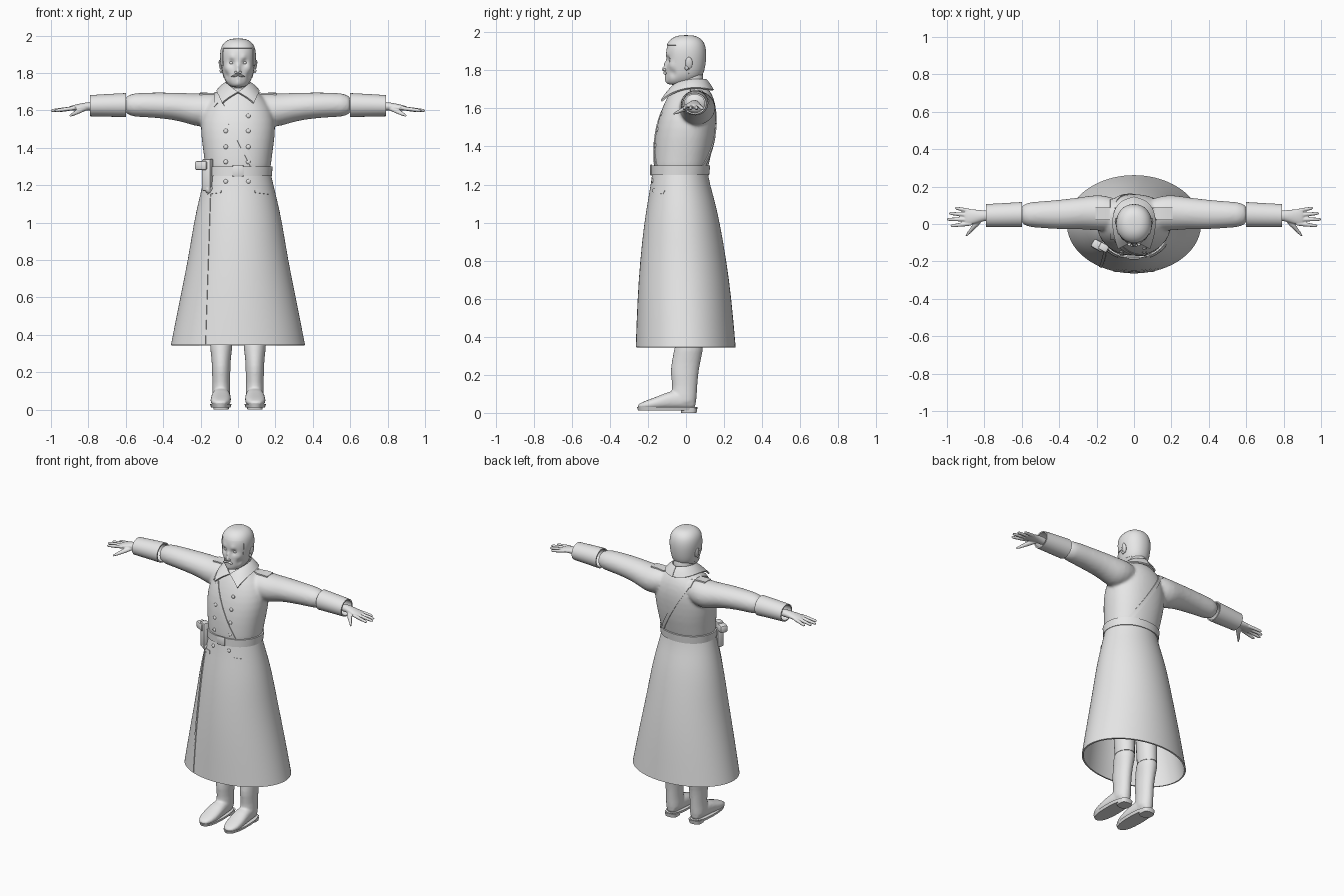
import bpy, bmesh, math
from mathutils import Vector, Matrix
from mathutils.bvhtree import BVHTree

if "Cube" in bpy.data.objects:
    bpy.data.objects.remove(bpy.data.objects["Cube"])

grey = bpy.data.materials.new("plain grey")
grey.use_nodes = True
grey.diffuse_color = (.8, .8, .8, 1)
grey.node_tree.nodes["Principled BSDF"].inputs["Base Color"].default_value = (.8, .8, .8, 1)
parts = []


def finish(name, bm, **mods):
    """Turn a bmesh into an object and add the requested modifiers."""
    bmesh.ops.recalc_face_normals(bm, faces=bm.faces)
    mesh = bpy.data.meshes.new(name)
    bm.to_mesh(mesh)
    bm.free()
    mesh.materials.append(grey)
    obj = bpy.data.objects.new(name, mesh)
    bpy.context.collection.objects.link(obj)
    parts.append(obj)
    return modify(obj, **mods)


def modify(obj, subsurf=0, solid=0, offset=-1, bevel=0, mirror=False, voxel=0, smooth=0):
    if voxel:
        m = obj.modifiers.new("fuse", 'REMESH')
        m.mode, m.voxel_size = 'VOXEL', voxel
    if smooth:
        obj.modifiers.new("relax", 'SMOOTH').iterations = smooth
    if subsurf:
        m = obj.modifiers.new("round", 'SUBSURF')
        m.levels = m.render_levels = subsurf
        m.boundary_smooth = 'PRESERVE_CORNERS'
    if solid:
        m = obj.modifiers.new("thickness", 'SOLIDIFY')
        m.thickness, m.offset = solid, offset
    if bevel:
        m = obj.modifiers.new("bevel", 'BEVEL')
        m.width, m.segments = bevel, 2
    if mirror:
        obj.modifiers.new("mirror", 'MIRROR').use_mirror_merge = False
    bake(obj)
    return obj


def bake(obj):
    if obj.modifiers:
        graph = bpy.context.evaluated_depsgraph_get()
        mesh = bpy.data.meshes.new_from_object(obj.evaluated_get(graph))
        obj.modifiers.clear()
        obj.data = mesh


def loft(name, axis, rows, n=24, power=2.0, caps=True, **mods):
    """Skin superellipse rings; each row is position, centre u, centre v, radius u, radius v."""
    bm = bmesh.new()
    rings = []
    for t, u, v, ru, rv in rows:
        ring = []
        for i in range(n):
            a = math.tau * i / n
            c, s = math.cos(a), math.sin(a)
            p = u + ru * math.copysign(abs(c) ** (2 / power), c)
            q = v + rv * math.copysign(abs(s) ** (2 / power), s)
            ring.append(bm.verts.new({'x': (t, p, q), 'y': (p, t, q), 'z': (p, q, t)}[axis]))
        rings.append(ring)
    for r0, r1 in zip(rings, rings[1:]):
        for i in range(n):
            j = (i + 1) % n
            bm.faces.new((r0[i], r0[j], r1[j], r1[i]))
    if caps:
        bm.faces.new(rings[0])
        bm.faces.new(rings[-1])
    return finish(name, bm, **mods)


def stack(rows, cx=0.0, grow=0.0):
    """Upright rows given as height, half width, front y, back y."""
    return [(z, cx, (f + b) / 2, w + grow, (b - f) / 2 + grow) for z, w, f, b in rows]


def blob(name, loc, size, turn=0.0, axis='Y', **mods):
    bm = bmesh.new()
    frame = Matrix.Translation(loc) @ Matrix.Rotation(turn, 4, axis) @ Matrix.Diagonal((*size, 1))
    bmesh.ops.create_uvsphere(bm, u_segments=20, v_segments=12, radius=1, matrix=frame)
    return finish(name, bm, **mods)


def block(name, loc, size, turn=0.0, axis='Z', bevel=.006):
    bm = bmesh.new()
    frame = Matrix.Translation(loc) @ Matrix.Rotation(turn, 4, axis) @ Matrix.Diagonal((*size, 1))
    bmesh.ops.create_cube(bm, size=1, matrix=frame)
    return finish(name, bm, bevel=bevel)


def fuse(name, objs, voxel, smooth=4, **mods):
    """Blend overlapping parts into one skin."""
    bm = bmesh.new()
    for o in objs:
        bm.from_mesh(o.data)
        parts.remove(o)
        bpy.data.objects.remove(o)
    return modify(finish(name, bm, voxel=voxel, smooth=smooth), **mods)


def tree_of(obj):
    bpy.context.view_layer.update()
    return BVHTree.FromObject(obj, bpy.context.evaluated_depsgraph_get())


def ribbon(name, tree, a, b, cast, width, thick=.007, steps=20):
    """Lay a thin strip from a to b, projected onto a surface."""
    a, b, cast = Vector(a), Vector(b), Vector(cast)
    side = (b - a).cross(cast).normalized() * width / 2
    bm, last = bmesh.new(), None
    for i in range(steps + 1):
        hits = [tree.ray_cast(a.lerp(b, i / steps) + side * s, cast)[0] for s in (-1, 1)]
        row = [bm.verts.new(h - cast * thick * .3) for h in hits] if all(hits) else None
        if row and last:
            bm.faces.new((last[0], last[1], row[1], row[0]))
        last = row
    return finish(name, bm, solid=thick, offset=0)


# Coat body and sleeves blended together
torso = loft("torso", 'z', stack([
    (1.23, .17, -.172, .11), (1.3, .176, -.172, .118), (1.4, .19, -.17, .145), (1.5, .203, -.157, .158),
    (1.58, .195, -.135, .163), (1.65, .16, -.105, .15), (1.69, .115, -.08, .128), (1.73, .065, -.05, .1)]),
    power=2.2, subsurf=1)
sleeves = loft("sleeves", 'x', [
    (.06, .05, 1.62, .08, .07), (.17, .06, 1.602, .098, .092), (.23, .06, 1.602, .093, .088),
    (.3, .057, 1.618, .084, .077), (.4, .05, 1.626, .08, .07), (.5, .05, 1.63, .071, .066),
    (.62, .05, 1.628, .065, .062)], subsurf=1, mirror=True)
coat = fuse("coat_body", [torso, sleeves], .009, smooth=8)
loft("cuffs", 'x', [(.6, .05, 1.628, .068, .065), (.7, .047, 1.627, .065, .061), (.79, .045, 1.625, .062, .057)],
     caps=False, subsurf=1, solid=.008, mirror=True)

# Open flared skirt of the coat
skirt = loft("coat_skirt", 'z', stack([
    (.345, .36, -.265, .262), (.6, .31, -.256, .24), (.8, .268, -.242, .213), (1, .237, -.22, .178),
    (1.12, .21, -.2, .15), (1.2, .19, -.186, .126), (1.27, .174, -.176, .114)]),
    n=40, caps=False, subsurf=1, solid=.01)

# Belt, buckle, straps and seams
loft("belt", 'z', stack([(1.25, .174, -.176, .115), (1.3, .178, -.176, .12)], grow=.007),
     n=64, power=2.1, caps=False, solid=.009)
block("buckle", (0, -.183, 1.276), (.06, .012, .06))
body, lower = tree_of(coat), tree_of(skirt)
back_dir, front_dir, down = (0, -1, 0), (0, 1, 0), (0, 0, -1)
ribbon("strap_front", body, (-.115, -1, 1.68), (.09, -1, 1.28), front_dir, .024)
ribbon("strap_back", body, (-.115, 1, 1.67), (.12, 1, 1.28), back_dir, .024)
ribbon("strap_shoulder", body, (-.115, -.08, 3), (-.115, .13, 3), down, .024)
ribbon("skirt_overlap_edge", lower, (-.15, -1, 1.24), (-.18, -1, .35), front_dir, .014, .005)
for s in (-1, 1):
    ribbon("shoulder_board", body, (s * .1, .055, 3), (s * .205, .055, 3), down, .065, .01)
    ribbon("pocket_flap", lower, (s * .09, -1, 1.17), (s * .17, -1, 1.16), front_dir, .02, .005)

# Two rows of front buttons
for x, heights in ((-.065, (1.49, 1.405, 1.325, 1.22)), (.055, (1.57, 1.49, 1.405, 1.325, 1.22))):
    for z in heights:
        spot = (body if z > 1.25 else lower).ray_cast(Vector((x, -1, z)), Vector(front_dir))[0]
        blob("button", spot, (.012, .007, .012))

# Holster on the right hip
block("holster_body", (-.162, -.125, 1.255), (.05, .04, .17), -.5)
block("holster_flap", (-.19, -.115, 1.305), (.075, .05, .05), -.5, bevel=.012)
blob("holster_tip", (-.155, -.13, 1.18), (.022, .02, .025))

# Turned down collar with pointed ends
top = [(0, -.088, 1.695), (.035, -.068, 1.722), (.06, -.02, 1.742), (.068, .03, 1.75), (.045, .088, 1.752), (0, .103, 1.752)]
low = [(.085, -.13, 1.638), (.1, -.085, 1.675), (.113, -.02, 1.7), (.112, .05, 1.71), (.08, .12, 1.7), (0, .142, 1.695)]
bm = bmesh.new()
grid = []
for p, q in zip(top, low):
    p, q = Vector(p), Vector(q)
    grid.append([bm.verts.new(v) for v in (p, p.lerp(q, .5) + Vector((0, 0, .006)), q)])
for c0, c1 in zip(grid, grid[1:]):
    for k in range(2):
        bm.faces.new((c0[k], c1[k], c1[k + 1], c0[k + 1]))
finish("collar", bm, subsurf=2, solid=.01, offset=0, mirror=True)

# Hands with spread fingers
hand = [loft("palm", 'x', [(.75, .045, 1.62, .028, .026), (.8, .045, 1.622, .027, .023), (.85, .04, 1.618, .038, .018),
                           (.89, .036, 1.612, .043, .014), (.91, .036, 1.608, .038, .01)], subsurf=1)]
for y0, y1, tip in ((.069, .086, .957), (.047, .057, .988), (.024, .025, 1), (.002, -.01, .98)):
    hand.append(loft("finger", 'x', [
        (.87 + (tip - .87) * k, y0 + (y1 - y0) * k, 1.613 - .015 * k, r, r)
        for k, r in ((0, .011), (.5, .0105), (.9, .009), (1, .005))], n=12))
hand.append(loft("thumb", 'y', [(.03, .82, 1.612, .02, .014), (-.01, .85, 1.597, .018, .013),
                                (-.04, .877, 1.582, .012, .01), (-.066, .897, 1.572, .006, .006)], n=12))
fuse("hands", hand, .004, smooth=3, mirror=True)

# Boots, soles and trouser legs
shaft = loft("shaft", 'z', stack([
    (.03, .05, -.06, .056), (.09, .049, -.08, .056), (.14, .046, -.07, .06), (.2, .05, -.082, .064),
    (.26, .05, -.078, .074), (.33, .06, -.062, .09), (.38, .062, -.058, .096)], .09), subsurf=1)
foot = loft("foot", 'y', [(.055, .09, .05, .03, .03), (0, .09, .07, .045, .05), (-.08, .09, .068, .05, .05),
                          (-.14, .092, .054, .056, .036), (-.2, .094, .043, .054, .026),
                          (-.24, .094, .036, .036, .016), (-.254, .094, .034, .018, .008)],
            power=2.4, subsurf=1)
fuse("boots", [shaft, foot], .007, mirror=True)
loft("soles", 'z', stack([(.012, .052, -.252, .056), (.03, .058, -.258, .06)], .092), n=32, power=2.4, mirror=True)
loft("heels", 'z', stack([(0, .04, -.025, .055), (.025, .044, -.03, .06)], .09), power=3, mirror=True)
loft("trouser_legs", 'z', stack([(.36, .056, -.052, .088), (.6, .065, -.065, .085), (1.1, .085, -.09, .08)], .09),
     mirror=True)

# Head, shaped with soft symmetrical pushes
skull = [(1.722, .028, -.085, 0), (1.735, .052, -.1, .04), (1.765, .073, -.104, .08), (1.8, .083, -.103, .094),
         (1.85, .09, -.103, .102), (1.9, .094, -.106, .104), (1.945, .086, -.096, .094), (1.973, .06, -.066, .068),
         (1.985, .028, -.03, .032)]
head = loft("head", 'z', stack(skull), n=36, power=2.15, subsurf=2)
pushes = [
    ((0, -.106, 1.808), (0, -.028, -.003), .013), ((0, -.106, 1.835), (0, -.014, 0), .012),
    ((.034, -.095, 1.855), (0, .015, 0), .017), ((.032, -.1, 1.882), (0, -.006, 0), .017),
    ((0, -.106, 1.773), (0, -.009, 0), .018), ((0, -.108, 1.768), (0, .005, 0), .006),
    ((0, -.1, 1.742), (0, -.008, 0), .02), ((.058, -.075, 1.825), (.004, -.004, 0), .02),
    ((.06, -.07, 1.785), (-.005, .005, 0), .02)]
for v in head.data.vertices:
    sign = -1 if v.co.x < 0 else 1
    p = Vector((abs(v.co.x), v.co.y, v.co.z))
    for c, d, r in pushes:
        p += Vector(d) * math.exp(-((p - Vector(c)).length / r) ** 2)
    v.co = (sign * p.x, p.y, p.z)
loft("neck", 'z', stack([(1.67, .068, -.045, .1), (1.74, .06, -.04, .09), (1.82, .062, -.04, .092)]), subsurf=1)
blob("eyes", (.034, -.079, 1.854), (.013, .011, .009), mirror=True)
blob("ears", (.093, .015, 1.838), (.008, .019, .032), .2, mirror=True)
blob("ear_lobes", (.091, .003, 1.812), (.007, .01, .012), mirror=True)
blob("nostrils", (.011, -.113, 1.803), (.008, .009, .007), mirror=True)
blob("moustache", (.016, -.11, 1.785), (.021, .009, .006), .25, mirror=True)

# Hair cap trimmed along a hairline
hair = loft("hair", 'z', stack(skull, grow=.004), n=36, power=2.15, subsurf=2)
bm = bmesh.new()
bm.from_mesh(hair.data)


def below_hairline(face):
    c = face.calc_center_median()
    limit = 1.935 if c.y < -.055 else 1.84 if c.y < .015 else 1.775
    return c.z < limit


bmesh.ops.delete(bm, geom=[f for f in bm.faces if below_hairline(f)], context='FACES')
bm.to_mesh(hair.data)
bm.free()
modify(hair, solid=.006)

# Smooth shading with crisp edges
for obj in parts:
    obj.select_set(True)
bpy.context.view_layer.objects.active = coat
bpy.ops.object.shade_smooth_by_angle(angle=math.radians(40))
